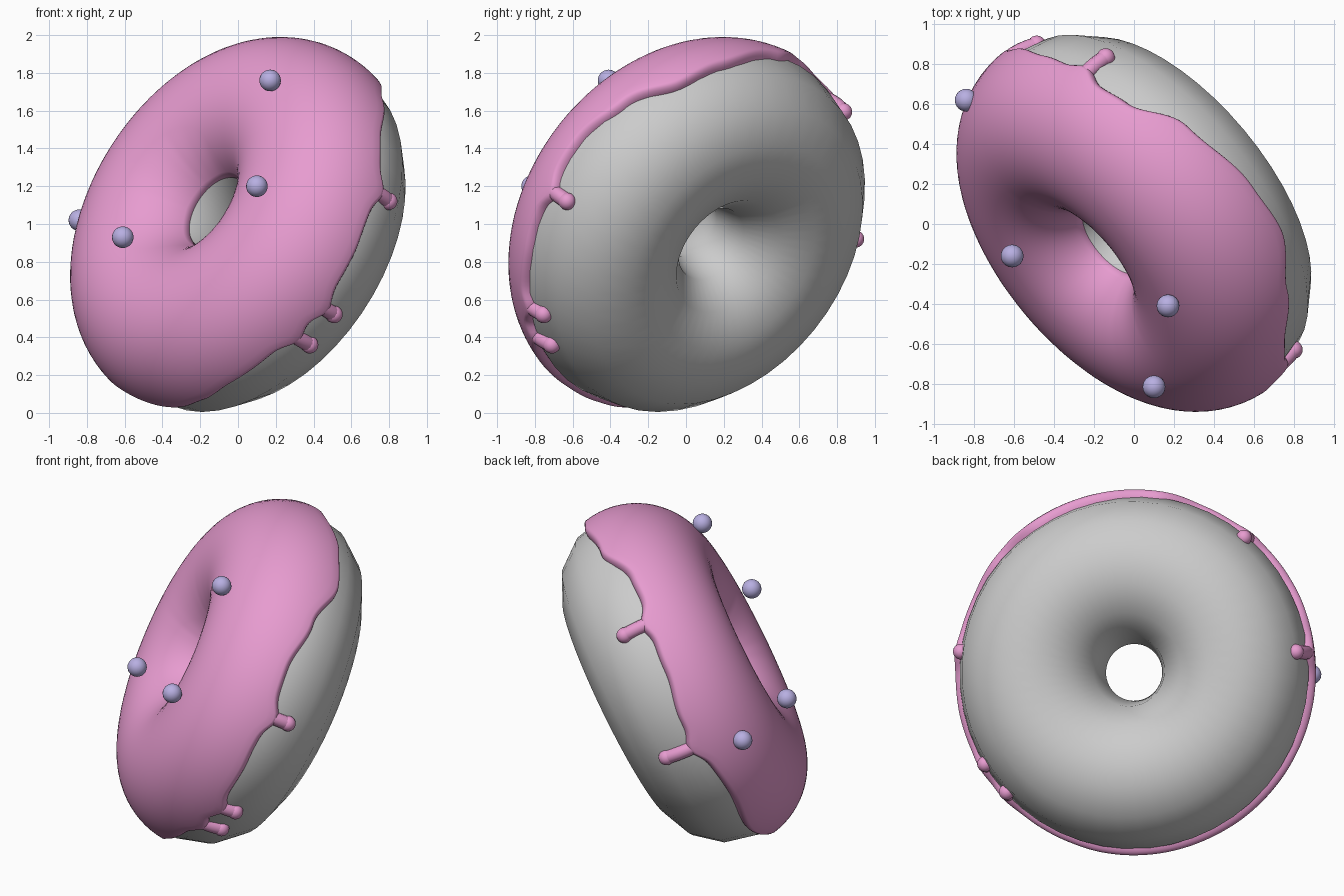
import bpy, bmesh
from math import sin, cos, pi, asin, atan2, exp
from mathutils import Vector

if "Cube" in bpy.data.objects:
    bpy.data.objects.remove(bpy.data.objects["Cube"])

# Tilted ring frame
C = Vector((0.020, 0.025, 0.979))
N = Vector((-0.688, -0.573, 0.445)).normalized()
E1 = N.cross(Vector((0, 0, 1))).normalized()
E2 = N.cross(E1)
R, r, T = 0.602, 0.435, 0.037


def material(name, rgb):
    m = bpy.data.materials.new(name)
    m.diffuse_color = (*rgb, 1)
    m.use_nodes = True
    m.node_tree.nodes["Principled BSDF"].inputs["Base Color"].default_value = m.diffuse_color
    return m


def around(p):
    return atan2(p.dot(E2), p.dot(E1)) % (2 * pi)


def ring_point(u, v, dist):
    radial = E1 * cos(u) + E2 * sin(u)
    return C + radial * (R + dist * cos(v)) + N * (dist * sin(v))


def smooth(obj):
    for f in obj.data.polygons:
        f.use_smooth = True


pink = material("pink_icing", (0.80, 0.33, 0.63))
lilac = material("lilac", (0.48, 0.43, 0.76))

# Dough ring
bpy.ops.mesh.primitive_torus_add(major_segments=48, minor_segments=14, major_radius=R,
                                 minor_radius=r, location=C,
                                 rotation=N.to_track_quat('Z', 'Y').to_euler())
dough = bpy.context.object
dough.name = "dough"
smooth(dough)

# Wavy icing edge: direction from the centre, height along the axis
edge_rows = [
    (.73, -.02, .74, -.13), (.73, -.32, .62, -.03), (.73, -.54, .42, .03),
    (.71, -.66, .22, .02), (.69, -.77, -.01, .02), (.60, -.79, -.17, .01),
    (.52, -.80, -.33, .01), (.22, -.66, -.66, .04), (-.02, -.58, -.78, .04),
    (-.17, -.47, -.92, .01), (-.37, -.42, -.96, -.01), (-.60, .0, -.85, .05),
    (-.70, .40, -.65, .00), (-.70, .70, -.35, .04), (-.45, .88, .10, .00),
    (-.30, .85, .35, .05), (-.09, .72, .70, .09), (-.02, .58, .80, .08),
    (.28, .48, .86, -.04), (.58, .18, .82, -.11)]
edge = sorted((around(Vector(q[:3])), q[3]) for q in edge_rows)
edge = [(edge[-1][0] - 2 * pi, edge[-1][1])] + edge + [(edge[0][0] + 2 * pi, edge[0][1])]

drip_tips = [Vector(p) for p in ((.80, -.63, 1.12), (.51, -.755, .52), (.38, -.71, .36),
                                 (-.14, .83, 1.59), (-.50, .915, .92))]
drips = [(around(p - C), (p - C).dot(N)) for p in drip_tips]


def edge_height(u):
    h = 0
    for (a, ha), (b, hb) in zip(edge, edge[1:]):
        if a <= u <= b:
            k = (1 - cos(pi * (u - a) / (b - a))) / 2
            h = ha + (hb - ha) * k
            break
    for ud, _ in drips:  # flare at the root of each drip
        d = (u - ud + pi) % (2 * pi) - pi
        h -= 0.05 * exp(-(d / 0.075) ** 2)
    return h


# Icing shell: rounded lip outside, thinning into the hole
NU, LIP, NV = 240, 7, 30
bm = bmesh.new()
columns = []
for i in range(NU):
    u = 2 * pi * i / NU
    v0 = asin(edge_height(u) / r)
    col = []
    for k in range(LIP):
        a = pi / 2 * k / (LIP - 1)
        col.append((v0 + T * (1 - cos(a)) / r, r - 0.03 + (T + 0.03) * sin(a)))
    va, vb = col[-1][0], pi * 0.86
    for k in range(1, NV + 1):
        s = k / NV
        fade = max(0, (s - 0.6) / 0.4) ** 2
        col.append((va + (vb - va) * s, r + T - (T - 0.003) * fade))
    col.append((vb + 0.02, r - 0.04))
    columns.append([bm.verts.new(ring_point(u, v, d)) for v, d in col])
for i in range(NU):
    a, b = columns[i], columns[(i + 1) % NU]
    for j in range(len(a) - 1):
        bm.faces.new((a[j], b[j], b[j + 1], a[j + 1]))
bmesh.ops.recalc_face_normals(bm, faces=bm.faces)
mesh = bpy.data.meshes.new("icing")
bm.to_mesh(mesh)
bm.free()
icing = bpy.data.objects.new("icing", mesh)
bpy.context.collection.objects.link(icing)
mesh.materials.append(pink)
smooth(icing)


def ball(name, pos, radius, mat):
    bpy.ops.mesh.primitive_uv_sphere_add(segments=24, ring_count=14, radius=radius, location=pos)
    o = bpy.context.object
    o.name = name
    o.data.materials.append(mat)
    smooth(o)


# Drips running down the outer side, each with a round tip
for n, (u, h) in enumerate(drips, 1):
    cu = bpy.data.curves.new(f"drip_{n}", 'CURVE')
    cu.dimensions = '3D'
    cu.bevel_depth = 0.041
    cu.bevel_resolution = 4
    sp = cu.splines.new('POLY')
    sp.points.add(6)
    v_start, v_end = 0.2, asin(h / r)
    for k, p in enumerate(sp.points):
        p.co = (*ring_point(u, v_start + (v_end - v_start) * k / 6, r - 0.006), 1)
    sp.use_smooth = True
    cu.materials.append(pink)
    bpy.context.collection.objects.link(bpy.data.objects.new(f"drip_{n}", cu))
    ball(f"drip_tip_{n}", ring_point(u, v_end, r - 0.004), 0.046, pink)

# Sugar balls on the icing
for n, p in enumerate(((.17, -.41, 1.76), (.10, -.815, 1.20),
                       (-.61, -.16, .93), (-.84, .62, 1.02)), 1):
    ball(f"sugar_ball_{n}", p, 0.057, lilac)
